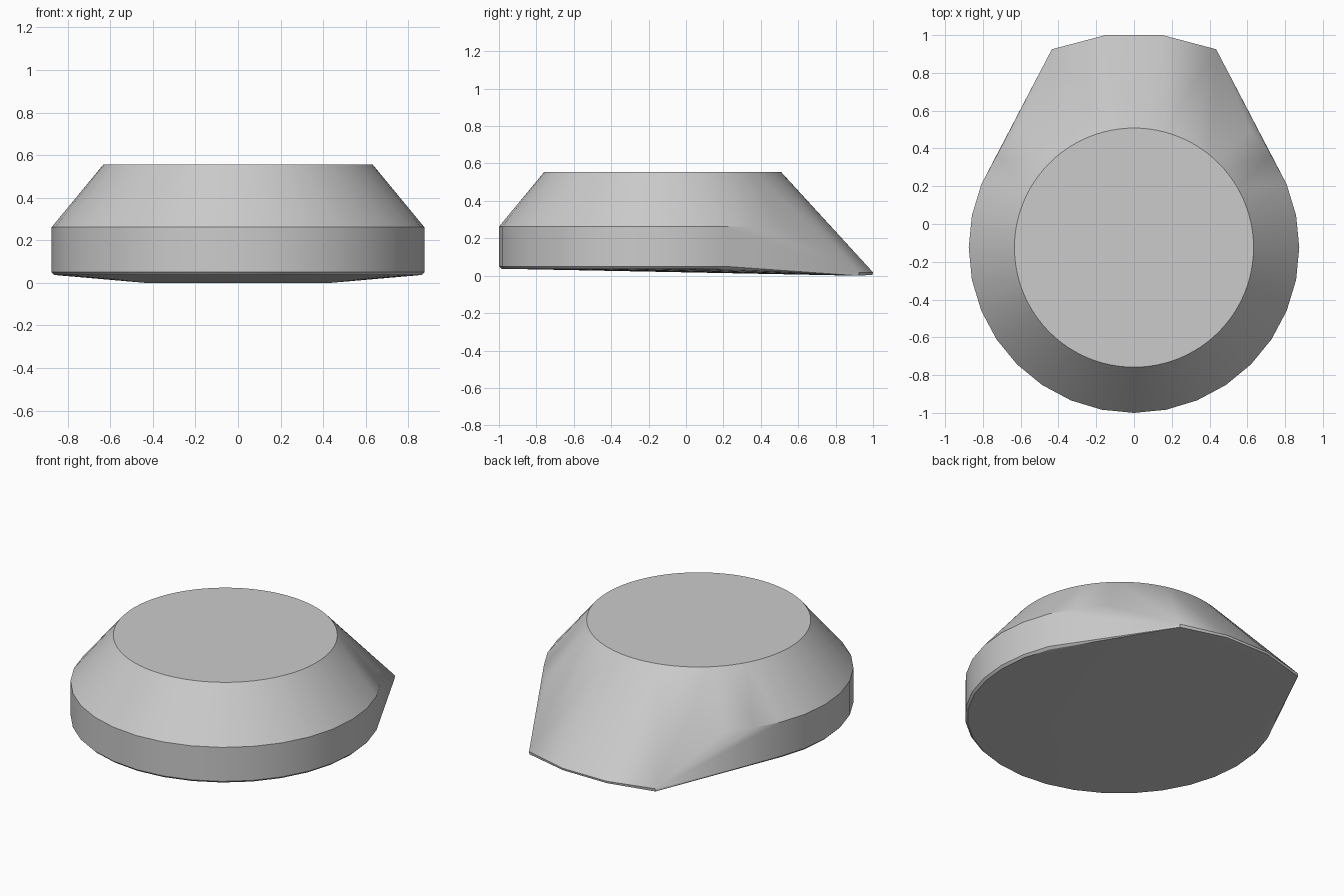
import bpy, bmesh
from math import sin, cos, tau, radians

cube = bpy.data.objects.get("Cube")
if cube:
    bpy.data.objects.remove(cube, do_unlink=True)

CENTRE_Y = -0.125


def ring(bm, radius, z, sides):
    """Level circle of points around the body axis, one point at the front."""
    for i in range(sides):
        a = tau * i / sides
        bm.verts.new((radius * sin(a), CENTRE_Y - radius * cos(a), z))


bm = bmesh.new()

# Round body: flat top, sloped shoulder, upright wall, small bottom chamfer
ring(bm, 0.633, 0.555, 96)
ring(bm, 0.875, 0.262, 32)
ring(bm, 0.875, 0.05, 32)
ring(bm, 0.862, 0.037, 32)

# Thin rear lip that the body slopes down to
for side in (-1, 1):
    for x, y in ((0.15, 1.0), (0.435, 0.925)):
        bm.verts.new((side * x, y, 0.018))
        bm.verts.new((side * x, y - 0.003, 0.005 if y == 1.0 else 0.0))

# Stretch one skin over the rings and the lip
hull = bmesh.ops.convex_hull(bm, input=bm.verts)
loose = [v for v in bm.verts if not v.link_faces]
bmesh.ops.delete(bm, geom=loose, context='VERTS')
bmesh.ops.dissolve_limit(bm, angle_limit=radians(0.2),
                         verts=bm.verts, edges=bm.edges)
bmesh.ops.recalc_face_normals(bm, faces=bm.faces)

mesh = bpy.data.meshes.new("sloped_body")
bm.to_mesh(mesh)
bm.free()
body = bpy.data.objects.new("sloped_body", mesh)
bpy.context.collection.objects.link(body)

# Plain grey
grey = bpy.data.materials.new("light_grey")
grey.use_nodes = True
colour = (0.6, 0.6, 0.6, 1.0)
grey.diffuse_color = colour
grey.node_tree.nodes["Principled BSDF"].inputs["Base Color"].default_value = colour
mesh.materials.append(grey)

# Smooth round sides, sharp rims
bpy.ops.object.select_all(action='DESELECT')
body.select_set(True)
bpy.context.view_layer.objects.active = body
bpy.ops.object.shade_smooth_by_angle(angle=radians(30))
